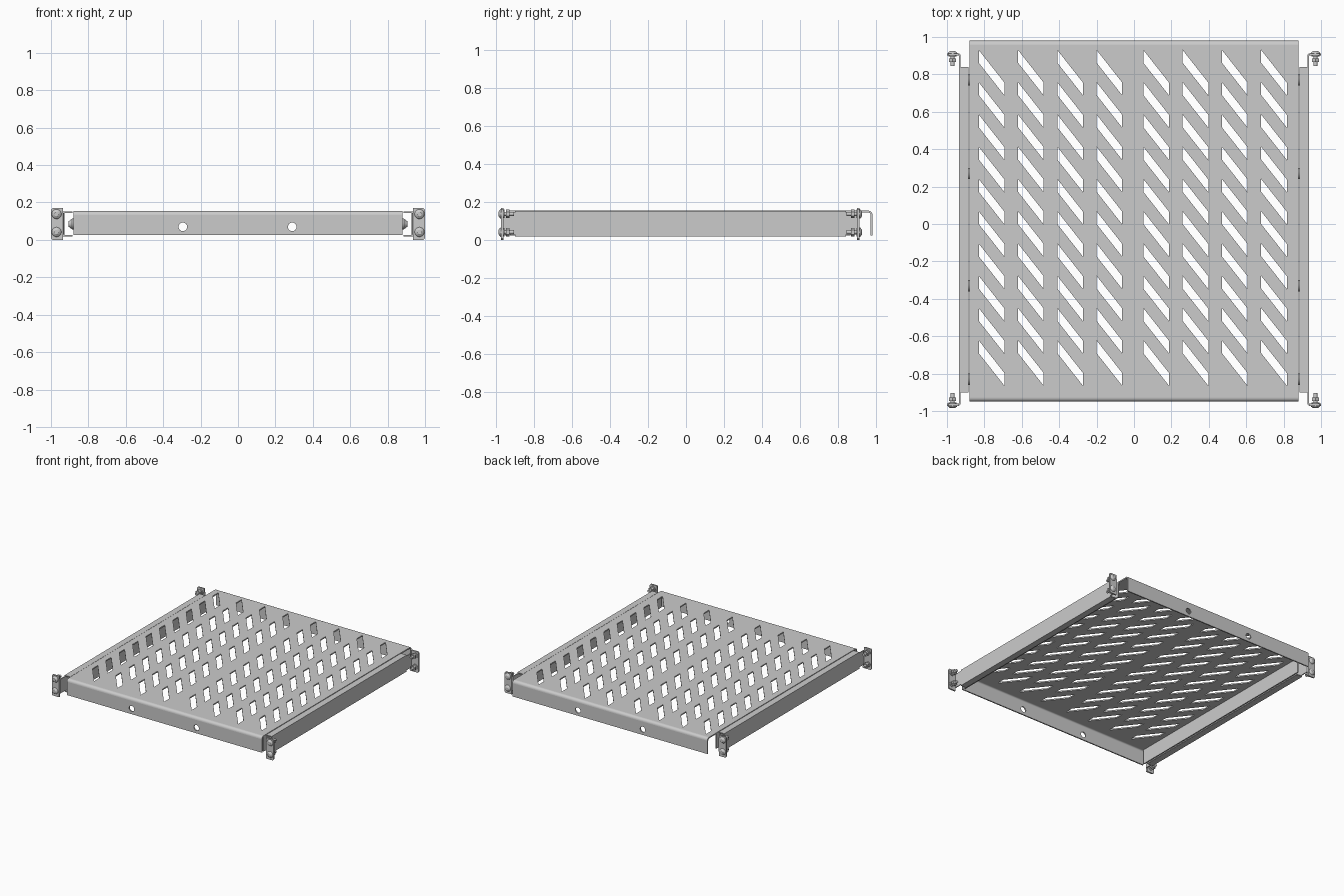
import bpy, bmesh
from math import sin, cos, pi, radians
from mathutils import Matrix, Vector

if "Cube" in bpy.data.objects:
    bpy.data.objects.remove(bpy.data.objects["Cube"])

T = 0.010            # sheet thickness
RAIL_Y = -0.03       # centre of the side rails along y
TOP = 0.155


def add_mesh(name, mesh, loc=(0, 0, 0), mirror=None):
    ob = bpy.data.objects.new(name, mesh)
    ob.location = loc
    bpy.context.collection.objects.link(ob)
    if mirror:
        m = ob.modifiers.new("mirror", 'MIRROR')
        m.use_axis = mirror
        m.use_mirror_merge = False
    bpy.ops.object.select_all(action='DESELECT')
    ob.select_set(True)
    bpy.context.view_layer.objects.active = ob
    bpy.ops.object.shade_smooth_by_angle(angle=radians(31))
    return ob


def sheet(name, loops, matrix):
    """Flat sheet from an outline and holes, made with a filled 2D curve."""
    cu = bpy.data.curves.new(name, 'CURVE')
    cu.dimensions, cu.fill_mode, cu.extrude = '2D', 'BOTH', T / 2
    for pts in loops:
        sp = cu.splines.new('POLY')
        sp.points.add(len(pts) - 1)
        for p, (x, y) in zip(sp.points, pts):
            p.co = (x, y, 0, 1)
        sp.use_cyclic_u = True
    tmp = bpy.data.objects.new(name + "_curve", cu)
    bpy.context.collection.objects.link(tmp)
    dg = bpy.context.evaluated_depsgraph_get()
    me = bpy.data.meshes.new_from_object(tmp.evaluated_get(dg))
    bpy.data.objects.remove(tmp)
    me.transform(matrix)
    return add_mesh(name, me)


def prism(name, pts, vec, loc=(0, 0, 0), mirror=None):
    """Closed 3D polygon extruded along vec."""
    bm = bmesh.new()
    f = bm.faces.new([bm.verts.new(p) for p in pts])
    r = bmesh.ops.extrude_face_region(bm, geom=[f], use_keep_orig=True)
    bmesh.ops.translate(bm, vec=vec, verts=[v for v in r['geom'] if isinstance(v, bmesh.types.BMVert)])
    bmesh.ops.recalc_face_normals(bm, faces=bm.faces)
    me = bpy.data.meshes.new(name)
    bm.to_mesh(me)
    bm.free()
    return add_mesh(name, me, loc, mirror)


def stack(name, discs, origin, axis, mirror):
    """Coaxial discs: (start, end, start radius, end radius, sides)."""
    bm = bmesh.new()
    turn = Vector((0, 0, 1)).rotation_difference(Vector(axis)).to_matrix().to_4x4()
    for a, b, r1, r2, n in discs:
        bmesh.ops.create_cone(bm, cap_ends=True, segments=n, radius1=r1, radius2=r2, depth=b - a,
                              matrix=Matrix.Translation(origin) @ turn @ Matrix.Translation((0, 0, (a + b) / 2)))
    me = bpy.data.meshes.new(name)
    bm.to_mesh(me)
    bm.free()
    return add_mesh(name, me, (0, RAIL_Y, 0), mirror)


def rect(x0, y0, x1, y1):
    return [(x0, y0), (x1, y0), (x1, y1), (x0, y1)]


# slotted shelf top
R = 0.022
W, FRONT, BACK = 0.88, -0.95, 0.98
loops = [rect(-W, FRONT + R, W, BACK - R)]
for x in (-0.83, -0.62, -0.41, -0.20, 0.05, 0.26, 0.47, 0.68):
    for row in range(10):
        y = 0.93 - row * 0.1725
        loops.append([(x, y), (x, y - 0.068), (x + 0.137, y - 0.242), (x + 0.137, y - 0.174)])
sheet("shelf_top", loops, Matrix.Translation((0, 0, TOP - T / 2)))

# front and back flanges with round holes, and their rounded bends
turn = Matrix.Rotation(pi / 2, 4, 'X')
for name, y, s in (("front", FRONT, 1), ("back", BACK, -1)):
    holes = [[(cx + 0.023 * cos(k * pi / 12), 0.07 + 0.023 * sin(k * pi / 12)) for k in range(24)]
             for cx in (-0.295, 0.29)]
    sheet(name + "_flange", [rect(-W, 0.025, W, TOP - R)] + holes,
          Matrix.Translation((0, y + s * T / 2, 0)) @ turn)
    arc = [k * pi / 12 for k in range(7)]
    pts = [(-W, y + s * (R - R * cos(a)), TOP - R + R * sin(a)) for a in arc]
    r = R - T
    pts += [(-W, y + s * (R - r * cos(a)), TOP - R + r * sin(a)) for a in reversed(arc)]
    prism(name + "_bend", pts, (2 * W, 0, 0))

# parts below sit on the right front and are mirrored about the rail centre
LOC = (0, RAIL_Y, 0)
BOTH = (True, True, False)
SIDES = (True, False, False)

# side flanges of the shelf
prism("side_flange", [(x, -0.895, z) for x, z in rect(W - T, 0.025, W, TOP - 0.002)], (0, 1.79, 0), LOC, SIDES)

# C-shaped side rails
xo, xi, zt, zb, t = 0.935, 0.884, 0.153, 0.018, 0.008
c = [(xi, zb), (xo, zb), (xo, zt), (xi, zt), (xi, zt - t), (xo - t, zt - t), (xo - t, zb + t), (xi, zb + t)]
prism("side_rail", [(x, -0.87, z) for x, z in c], (0, 1.74, 0), LOC, SIDES)

# shelf screws inside the rails
for i, y in enumerate((-0.8, -0.3)):
    stack("shelf_screw_%d" % i, [(0, 0.008, 0.03, 0.03, 20), (0.008, 0.026, 0.028, 0.014, 20)],
          (W, y, 0.085), (1, 0, 0), BOTH)

# angled mounting ears at the four corners: inner tab and outer plate
prism("ear_tab", [(0.927, y, z) for y, z in rect(-0.935, 0.03, -0.80, 0.145)], (0.008, 0, 0), LOC, BOTH)
prism("ear_plate", [(x, -0.942, z) for x, z in
                    [(0.935, 0), (0.992, 0), (1, 0.008), (1, 0.162), (0.992, 0.17), (0.935, 0.17)]],
      (0, 0.012, 0), LOC, BOTH)
prism("ear_bend", [(0.935, -0.93, 0.03), (0.945, -0.942, 0.03), (0.935, -0.942, 0.03), (0.927, -0.932, 0.03)],
      (0, 0, 0.115), LOC, BOTH)

# bolts with domed heads, washers and hexagonal nuts
for i, z in enumerate((0.042, 0.138)):
    stack("ear_bolt_%d" % i,
          [(-0.013, -0.006, 0.012, 0.022, 20), (-0.006, 0.0, 0.022, 0.026, 20),
           (0.012, 0.017, 0.022, 0.022, 20), (0.027, 0.045, 0.022, 0.022, 6), (0.0, 0.068, 0.011, 0.011, 16)],
          (0.97, -0.942, z), (0, 1, 0), BOTH)
